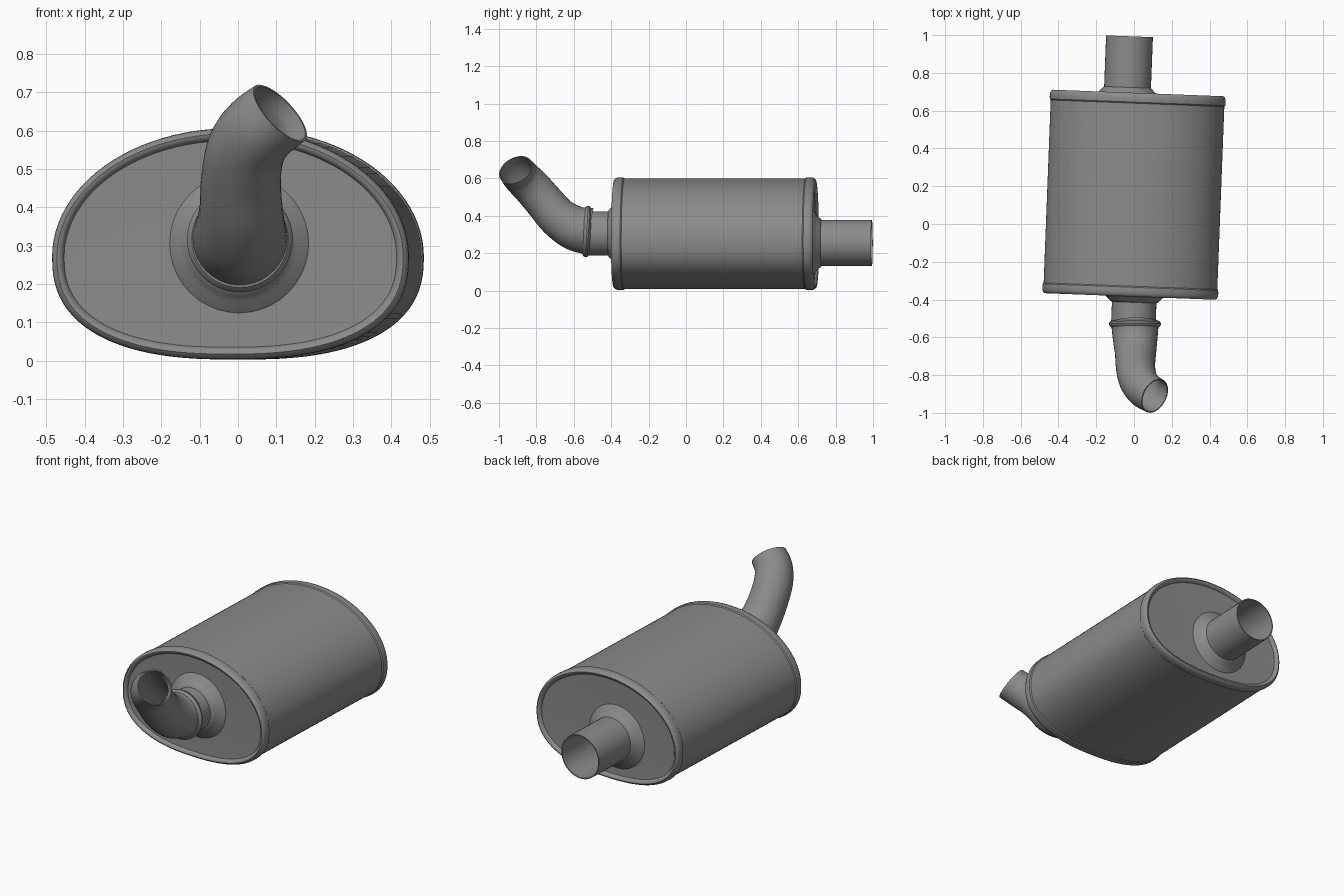
import bpy, bmesh, math
from mathutils import Vector, Matrix

if "Cube" in bpy.data.objects:
    bpy.data.objects.remove(bpy.data.objects["Cube"])

steel = bpy.data.materials.new("grey_steel")
steel.diffuse_color = (0.26, 0.26, 0.255, 1)
steel.use_nodes = True
steel.node_tree.nodes["Principled BSDF"].inputs["Base Color"].default_value = steel.diffuse_color

TILT = Matrix.Rotation(math.radians(-2.2), 3, 'Z')
AXIS = TILT @ Vector((0, 1, 0))
BODY_Y = 0.155


def loft(name, rings, closed=False, caps=False, angle=35):
    """Skin a list of equal-length point rings."""
    bm = bmesh.new()
    vr = [[bm.verts.new(p) for p in r] for r in rings]
    n = len(vr[0])
    pairs = list(zip(vr, vr[1:]))
    if closed:
        pairs.append((vr[-1], vr[0]))
    for a, b in pairs:
        for i in range(n):
            j = (i + 1) % n
            bm.faces.new((a[i], a[j], b[j], b[i]))
    if caps:
        bm.faces.new(vr[0])
        bm.faces.new(vr[-1])
    bmesh.ops.recalc_face_normals(bm, faces=bm.faces)
    me = bpy.data.meshes.new(name)
    bm.to_mesh(me)
    bm.free()
    me.materials.append(steel)
    ob = bpy.data.objects.new(name, me)
    bpy.context.collection.objects.link(ob)
    bpy.context.view_layer.objects.active = ob
    ob.select_set(True)
    bpy.ops.object.shade_smooth_by_angle(angle=math.radians(angle))
    ob.select_set(False)
    return ob


def circle(c, n, r, seg=40):
    n = n.normalized()
    u = (Vector((1, 0, 0)) - n * n.x).normalized()
    v = n.cross(u)
    return [c + r * (u * math.cos(t) + v * math.sin(t))
            for t in (2 * math.pi * i / seg for i in range(seg))]


def oval(y, inset, seg=96):
    """Canister section: elliptic above, flatter below."""
    pts = []
    for i in range(seg):
        t = 2 * math.pi * i / seg
        c, s = math.cos(t), math.sin(t)
        e, h = (1.0, 0.335) if s >= 0 else (2 / 2.45, 0.268)
        x = math.copysign(abs(c) ** e, c) * (0.466 - inset)
        z = math.copysign(abs(s) ** e, s) * (h - inset)
        pts.append(TILT @ Vector((x, y, z)) + Vector((0, BODY_Y, 0.271)))
    return pts


def tube(name, stations, wall=0.006):
    """Hollow pipe from (centre, normal, radius) stations."""
    outer = [circle(c, n, r) for c, n, r in stations]
    inner = [circle(c, n, r - wall) for c, n, r in reversed(stations)]
    return loft(name, outer + inner, closed=True)


def turned(name, base, direction, profile):
    """Turned ring from (distance, radius) pairs."""
    return loft(name, [circle(base + direction * d, direction, r)
                       for d, r in profile], closed=True)


# Canister with rolled rims and recessed end plates
half = [(0.468, 0.006), (0.484, 0.006), (0.49, 0.001), (0.505, 0), (0.522, 0.001),
        (0.533, 0.006), (0.539, 0.014), (0.537, 0.022), (0.531, 0.028),
        (0.522, 0.032), (0.521, 0.05)]
profile = [(-y, d) for y, d in reversed(half)] + half
loft("canister", [oval(y, d) for y, d in profile], caps=True)

# Pipe roots on the two end plates
front_root = Vector((0.003, -0.365, 0.306))
back_root = Vector((-0.036, 0.675, 0.255))
flare = [(-0.006, 0.11), (-0.002, 0.185), (0.008, 0.175), (0.02, 0.153),
         (0.034, 0.138), (0.048, 0.126), (0.052, 0.112)]
turned("front_flare", front_root, -AXIS, flare)
turned("back_flare", back_root, AXIS, flare)

# Straight pipes
tube("back_pipe", [(back_root + AXIS * d, AXIS, 0.124) for d in (0, 0.1, 0.2, 0.319)])
tube("front_stub", [(front_root - AXIS * d, -AXIS, 0.118) for d in (0, 0.08, 0.165)])

# Collar where the bent pipe slips over the stub
turned("collar", Vector((0.005, -0.51, 0.315)), Vector((0, -1, 0.05)).normalized(),
       [(0, 0.115), (0.004, 0.128), (0.011, 0.136), (0.02, 0.138),
        (0.029, 0.134), (0.037, 0.126), (0.037, 0.115)])

# Bent pipe along a smooth path of (x, y, z, radius)
keys = [Vector(k) for k in (
    (0.005, -0.52, 0.318, 0.126), (0.006, -0.60, 0.337, 0.119),
    (0.008, -0.685, 0.393, 0.109), (0.008, -0.757, 0.475, 0.104),
    (0.022, -0.825, 0.553, 0.102), (0.058, -0.878, 0.606, 0.099),
    (0.11, -0.91, 0.645, 0.096))]
keys = [2 * keys[0] - keys[1]] + keys + [2 * keys[-1] - keys[-2]]
path = []
for a, b, c, d in zip(keys, keys[1:], keys[2:], keys[3:]):
    for k in range(5):
        t = k / 5
        path.append(0.5 * (2 * b + (c - a) * t + (2 * a - 5 * b + 4 * c - d) * t * t
                           + (3 * b - a - 3 * c + d) * t ** 3))
path.append(keys[-2])
stations = []
for i, p in enumerate(path):
    step = path[min(i + 1, len(path) - 1)] - path[max(i - 1, 0)]
    stations.append((p.to_3d(), step.to_3d(), p.w))
stations[-1] = (stations[-1][0], Vector((0.68, -0.36, 0.63)), 0.096)
tube("bent_pipe", stations)
